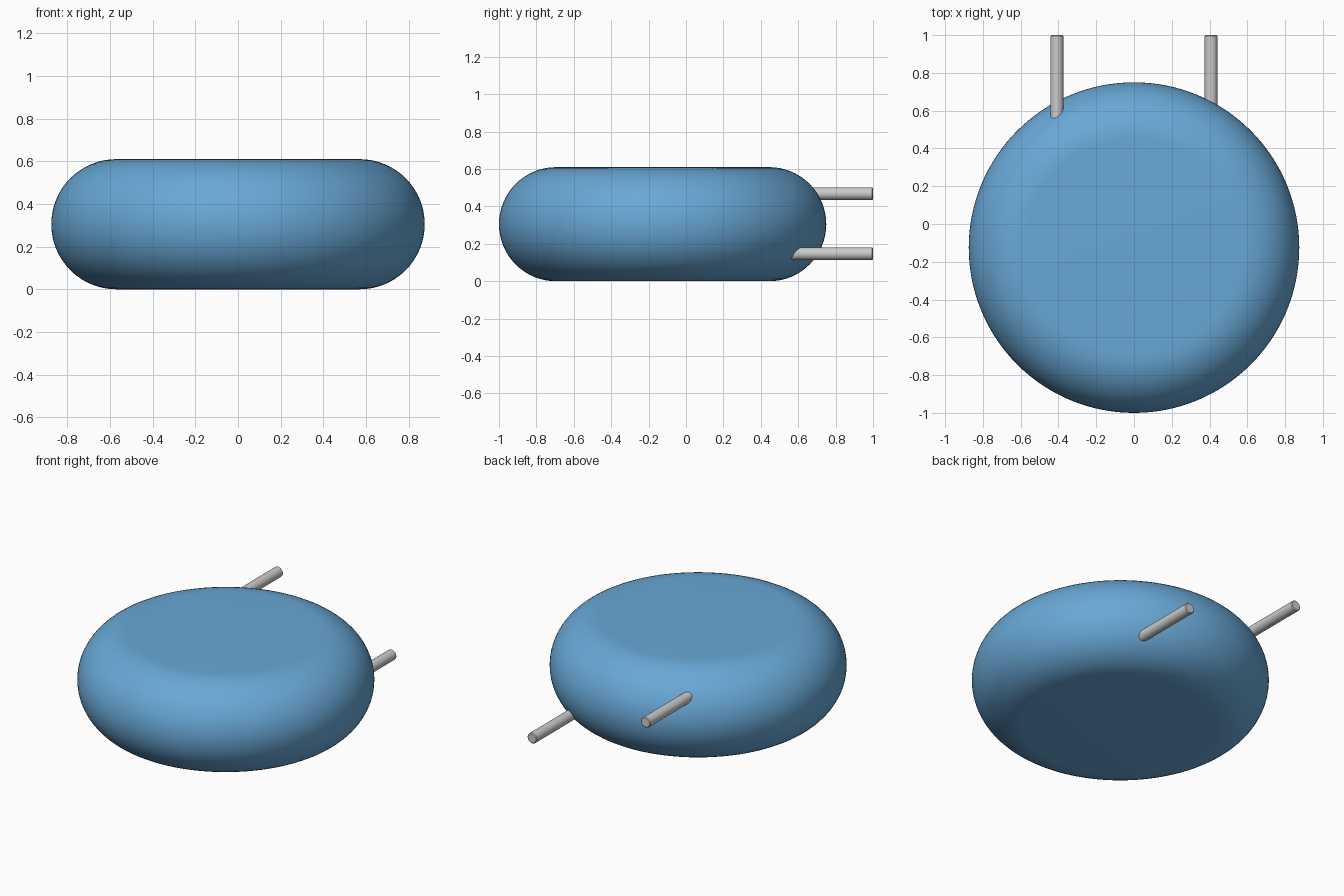
import bpy, bmesh
from math import pi, sin, cos
from mathutils import Vector

if "Cube" in bpy.data.objects:
    bpy.data.objects.remove(bpy.data.objects["Cube"])

CY = -0.125            # body centre in y
R, H = 0.875, 0.61     # body radius and height
F = H / 2              # full-round edge radius


def add_object(name, bm, color=None):
    bmesh.ops.recalc_face_normals(bm, faces=bm.faces)
    mesh = bpy.data.meshes.new(name)
    bm.to_mesh(mesh)
    bm.free()
    obj = bpy.data.objects.new(name, mesh)
    bpy.context.collection.objects.link(obj)
    if color:
        mat = bpy.data.materials.new(name + "_color")
        mat.diffuse_color = color
        mat.use_nodes = True
        mat.node_tree.nodes["Principled BSDF"].inputs["Base Color"].default_value = mat.diffuse_color
        mesh.materials.append(mat)
    bpy.ops.object.select_all(action='DESELECT')
    obj.select_set(True)
    bpy.context.view_layer.objects.active = obj
    bpy.ops.object.shade_smooth_by_angle(angle=pi / 6)
    return obj


def lathe(profile, steps):
    """Revolve (radius, height) points around z; ends lie on the axis."""
    bm = bmesh.new()
    verts = [bm.verts.new((r, 0, z)) for r, z in profile]
    edges = [bm.edges.new(pair) for pair in zip(verts, verts[1:])]
    bmesh.ops.spin(bm, geom=verts + edges, cent=(0, 0, 0), axis=(0, 0, 1),
                   angle=2 * pi, steps=steps)
    bmesh.ops.remove_doubles(bm, verts=bm.verts, dist=1e-5)
    return bm


# Body: flat disc with a fully rounded rim
N = 32
rim = [(R - F + F * cos(a), F + F * sin(a))
       for a in (-pi / 2 + pi * i / N for i in range(N + 1))]
body = add_object("tank_body", lathe([(0, 0)] + rim + [(0, H)], 128),
                  (0.14, 0.39, 0.67, 1))
body.location = (0, CY, 0)


# Pipes: upper left and lower right, leaving through the back
def pipe(name, x, z, start=0.45, end=1.0, r=0.034, chamfer=0.005):
    length = end - start
    profile = [(0, 0), (r, 0), (r, length - chamfer),
               (r - chamfer, length), (0, length)]
    obj = add_object(name, lathe(profile, 32))
    obj.rotation_euler = (-pi / 2, 0, 0)
    obj.location = (x, start, z)


pipe("upper_pipe", -0.408, 0.468)
pipe("lower_pipe", 0.408, 0.147)
